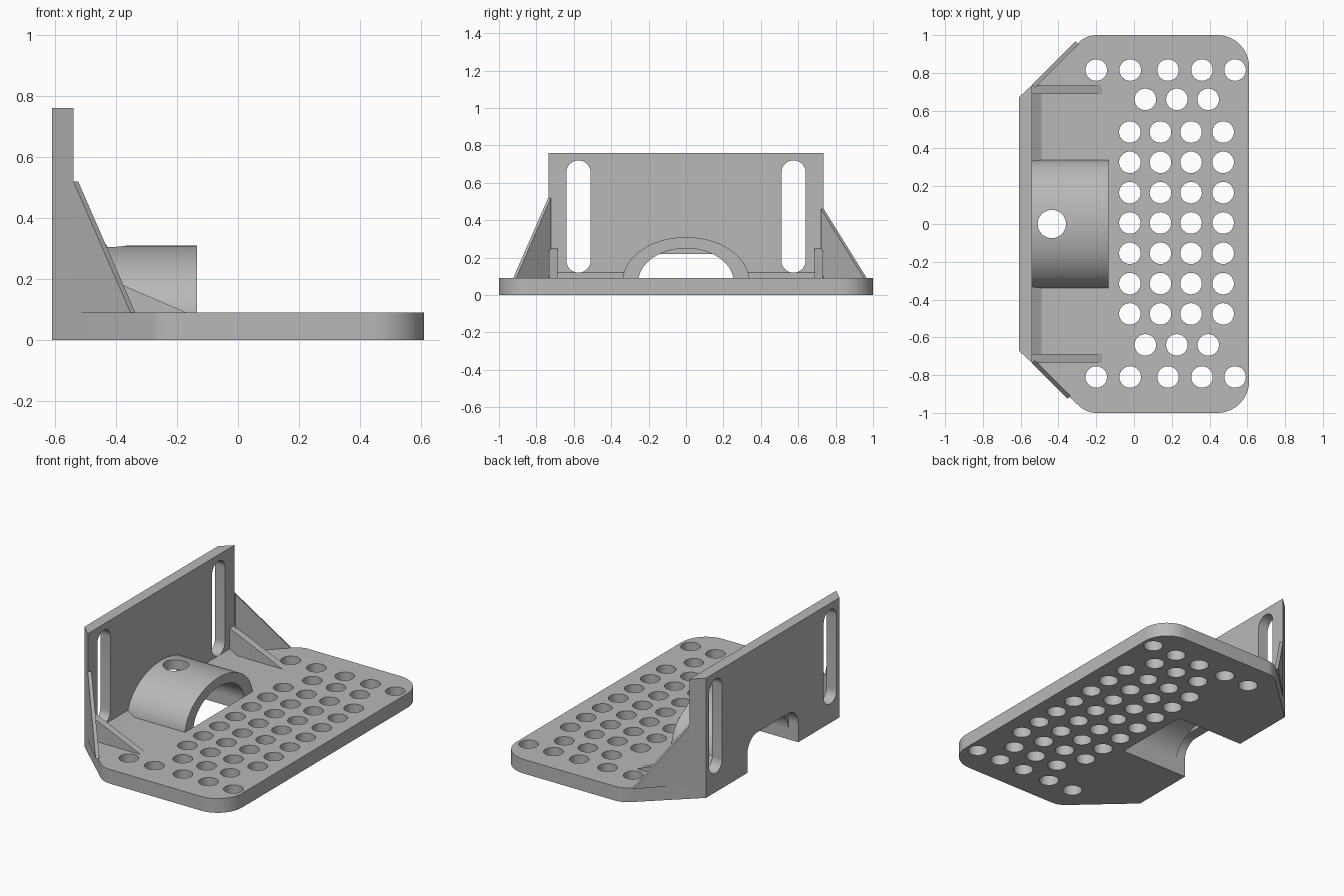
import bpy, bmesh
from math import sin, cos, pi, radians
from mathutils import Vector, Matrix

if "Cube" in bpy.data.objects:
    bpy.data.objects.remove(bpy.data.objects["Cube"])

grey = bpy.data.materials.new("plain grey")
grey.use_nodes = True
grey.diffuse_color = (0.48, 0.48, 0.48, 1)
grey.node_tree.nodes["Principled BSDF"].inputs["Base Color"].default_value = (0.48, 0.48, 0.48, 1)

T = 0.09                    # base thickness
BACK, FACE = -0.61, -0.54   # wall rear and inner faces
ARCH_END = -0.135

PLACE = {
    "x": lambda u, v, w: (w, u, v),
    "y": lambda u, v, w: (u, w, v),
    "z": lambda u, v, w: (u, v, w),
}


def arc(cx, cy, rx, ry, start, end, n=16):
    angles = [radians(start + (end - start) * i / n) for i in range(n + 1)]
    return [(cx + rx * cos(a), cy + ry * sin(a)) for a in angles]


def add_prism(bm, pts, axis, lo, hi):
    """Extrude a 2D outline along an axis."""
    verts = [bm.verts.new(PLACE[axis](u, v, lo)) for u, v in pts]
    face = bm.faces.new(verts)
    shift = Vector(PLACE[axis](0, 0, hi - lo))
    out = bmesh.ops.extrude_face_region(bm, geom=[face], use_keep_orig=True)
    bmesh.ops.translate(bm, vec=shift, verts=[g for g in out["geom"] if isinstance(g, bmesh.types.BMVert)])


def make(name, prisms):
    bm = bmesh.new()
    for p in prisms:
        add_prism(bm, *p)
    bmesh.ops.recalc_face_normals(bm, faces=bm.faces)
    mesh = bpy.data.meshes.new(name)
    bm.to_mesh(mesh)
    bm.free()
    mesh.materials.append(grey)
    ob = bpy.data.objects.new(name, mesh)
    bpy.context.collection.objects.link(ob)
    return ob


def select(ob):
    bpy.ops.object.select_all(action="DESELECT")
    ob.select_set(True)
    bpy.context.view_layer.objects.active = ob


def cut(ob, prisms):
    cutter = make("cutter", prisms)
    cutter.hide_render = True
    mod = ob.modifiers.new("cut", "BOOLEAN")
    mod.operation, mod.solver, mod.object = "DIFFERENCE", "EXACT", cutter
    select(ob)
    bpy.ops.object.modifier_apply(modifier="cut")
    bpy.data.objects.remove(cutter)


def smooth(ob):
    select(ob)
    bpy.ops.object.shade_smooth_by_angle(angle=radians(30))


# Opening through the base and the wall
tunnel = [(-0.255, -0.1), (0.255, -0.1)] + arc(0.155, 0.12, 0.1, 0.1, 0, 90) + arc(-0.155, 0.12, 0.1, 0.1, 90, 180)

# Base plate with chamfered rear and rounded front corners
half = arc(0.44, 0.83, 0.17, 0.17, 0, 90) + arc(-0.2, 0.87, 0.13, 0.13, 90, 135, 6) + [(BACK, 0.67)]
base = make("base_plate", [(half + [(x, -y) for x, y in reversed(half)], "z", 0, T)])

# Grid of round holes
rows = [(y, (-0.2, -0.02, 0.18, 0.36, 0.535)) for y in (0.815, -0.81)]
rows += [(y, (0.06, 0.227, 0.393)) for y in (0.66, -0.64)]
rows += [(0.487 - 0.1605 * i, (-0.022, 0.14, 0.302, 0.472)) for i in range(7)]
holes = [(arc(x, y, 0.057, 0.057, 0, 348.75, 31), "z", -0.1, 0.3) for y, xs in rows for x in xs]
cut(base, holes)
cut(base, [(tunnel, "x", BACK - 0.1, ARCH_END)])
smooth(base)

# Back wall with two upright slots
wall = make("back_wall", [([(BACK, -0.67), (FACE, -0.735), (FACE, 0.735), (BACK, 0.67)], "z", 0, 0.76)])
slots = [(arc(s * 0.575, 0.655, 0.065, 0.065, 0, 180) + arc(s * 0.575, 0.185, 0.065, 0.065, 180, 360),
          "x", BACK - 0.1, FACE + 0.1) for s in (-1, 1)]
cut(wall, slots)
cut(wall, [(tunnel, "x", BACK - 0.1, FACE + 0.1)])
smooth(wall)

# Sloped strip where wall meets base
strip = make("wall_foot_strip", [([(FACE, T), (FACE + 0.05, T), (FACE, 0.12)], "y", s * 0.3, s * 0.735) for s in (-1, 1)])

# Half-round arch with a hole in its top
ring = arc(0, 0.07, 0.34, 0.24, 0, 180, 40) + arc(0, 0.07, 0.255, 0.18, 180, 0, 40)
arch = make("arch", [(ring, "x", FACE, ARCH_END)])
cut(arch, [(arc(-0.435, 0, 0.075, 0.075, 0, 348.75, 31), "z", 0.15, 0.5)])
smooth(arch)

# Inner ribs and thin diagonal gussets on each side
for side, s, run, top in (("left", 1, 0.325, 0.46), ("right", -1, 0.265, 0.52)):
    make(side + "_rib", [([(FACE, T), (-0.17, T), (FACE, 0.25)], "y", s * 0.688, s * 0.733)])
    gusset = make(side + "_gusset", [([(0, T), (run, T), (0, top)], "y", -s * 0.022, 0)])
    gusset.matrix_world = Matrix.Translation((FACE, s * 0.737, 0)) @ Matrix.Rotation(s * pi / 4, 4, "Z")
